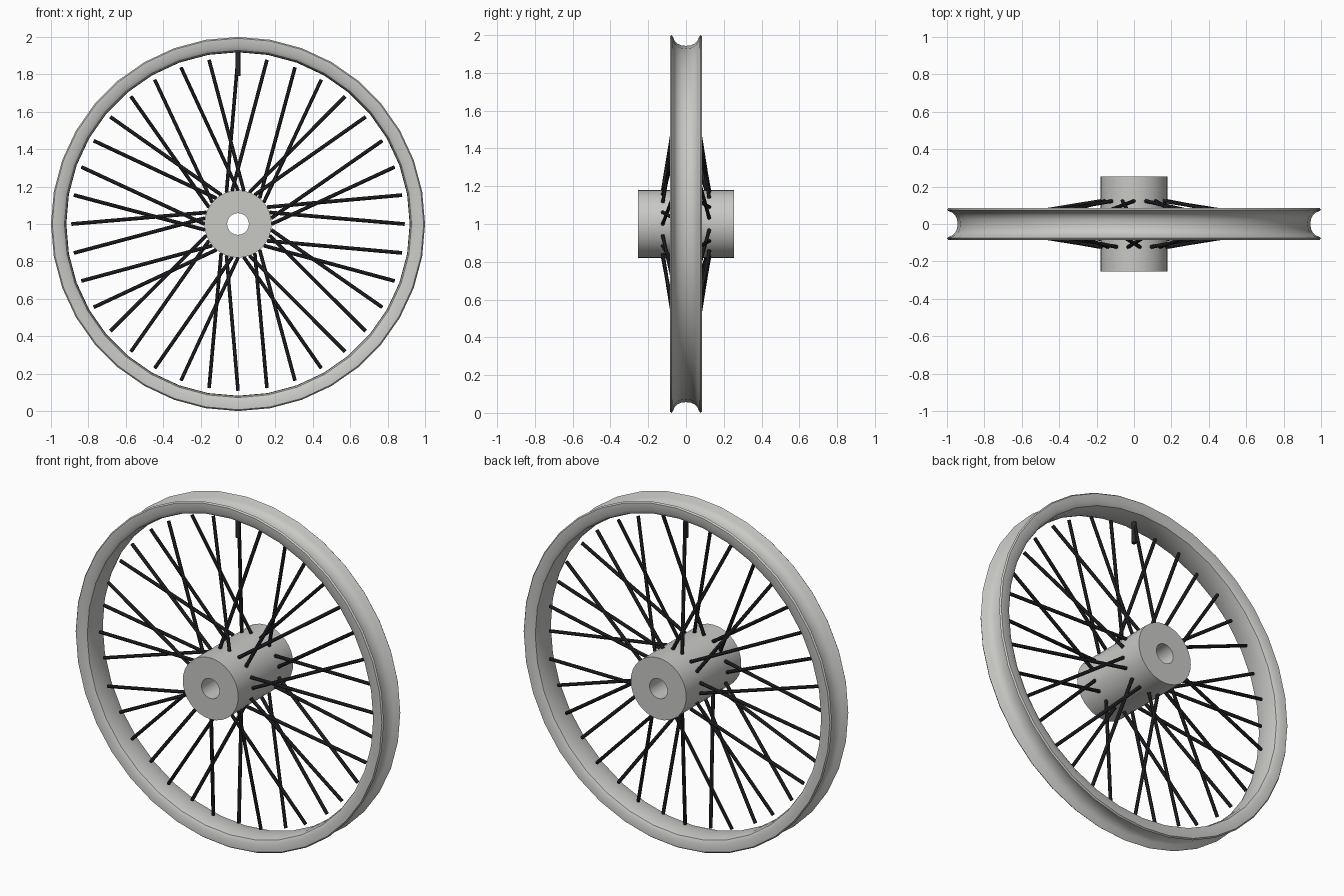
import bpy, bmesh, math
from mathutils import Vector

if "Cube" in bpy.data.objects:
    bpy.data.objects.remove(bpy.data.objects["Cube"])

CENTRE = Vector((0, 0, 1))


def material(name, rgb):
    m = bpy.data.materials.new(name)
    m.diffuse_color = (*rgb, 1)
    m.use_nodes = True
    m.node_tree.nodes["Principled BSDF"].inputs["Base Color"].default_value = m.diffuse_color
    return m


metal = material("light_grey_metal", (0.58, 0.58, 0.56))
dark = material("dark_steel", (0.022, 0.022, 0.027))


def finish(bm, name, mat, angle=35):
    bmesh.ops.recalc_face_normals(bm, faces=bm.faces)
    mesh = bpy.data.meshes.new(name)
    bm.to_mesh(mesh)
    bm.free()
    mesh.materials.append(mat)
    ob = bpy.data.objects.new(name, mesh)
    bpy.context.collection.objects.link(ob)
    bpy.ops.object.select_all(action='DESELECT')
    bpy.context.view_layer.objects.active = ob
    ob.select_set(True)
    bpy.ops.object.shade_smooth_by_angle(angle=math.radians(angle))
    return ob


def lathe(name, profile, sides, mat, angle=35):
    """Spin a closed (radius, y) profile round the wheel axle."""
    bm = bmesh.new()
    rings = []
    for i in range(sides):
        a = 2 * math.pi * i / sides
        rings.append([bm.verts.new(CENTRE + Vector((r * math.cos(a), y, r * math.sin(a))))
                      for r, y in profile])
    n = len(profile)
    for i in range(sides):
        p, q = rings[i], rings[(i + 1) % sides]
        for j in range(n):
            k = (j + 1) % n
            bm.faces.new((p[j], p[k], q[k], q[j]))
    return finish(bm, name, mat, angle)


def rod(bm, a, b, radius, sides=8):
    """Add a capped rod from a to b."""
    d = b - a
    mat = d.to_track_quat('Z', 'Y').to_matrix().to_4x4()
    mat.translation = (a + b) / 2
    bmesh.ops.create_cone(bm, cap_ends=True, segments=sides, radius1=radius,
                          radius2=radius, depth=d.length, matrix=mat)


def polar(r, deg, y):
    a = math.radians(deg)
    return CENTRE + Vector((r * math.cos(a), y, r * math.sin(a)))


# Rim: grooved outside, flat flanges, gently bowed inside
half = [(0.943, 0.0), (0.946, 0.025), (0.955, 0.046), (0.97, 0.06), (0.993, 0.07),
        (1.0, 0.076), (0.993, 0.085), (0.948, 0.085), (0.928, 0.072), (0.92, 0.045)]
rim_profile = half + [(0.918, 0.0)] + [(r, -y) for r, y in reversed(half[1:])]
lathe("rim", rim_profile, 36, metal)

# Hub: tube with axle hole
lathe("hub", [(0.18, -0.255), (0.18, 0.255), (0.058, 0.255), (0.058, -0.255)], 32, metal)

# Spokes: alternate hub sides, pairs lean in opposite directions
bm = bmesh.new()
for i in range(36):
    side = -1 if i % 2 == 0 else 1
    lean = 20 if (i // 2) % 2 == 0 else -20
    rod(bm, polar(0.18, i * 10 + lean, side * 0.123), polar(0.89, i * 10, side * 0.008), 0.01)
finish(bm, "spokes", dark)

# Valve stem at the top of the rim
bm = bmesh.new()
rod(bm, polar(0.79, 90, 0), polar(0.925, 90, 0), 0.0125, 12)
finish(bm, "valve_stem", dark)
